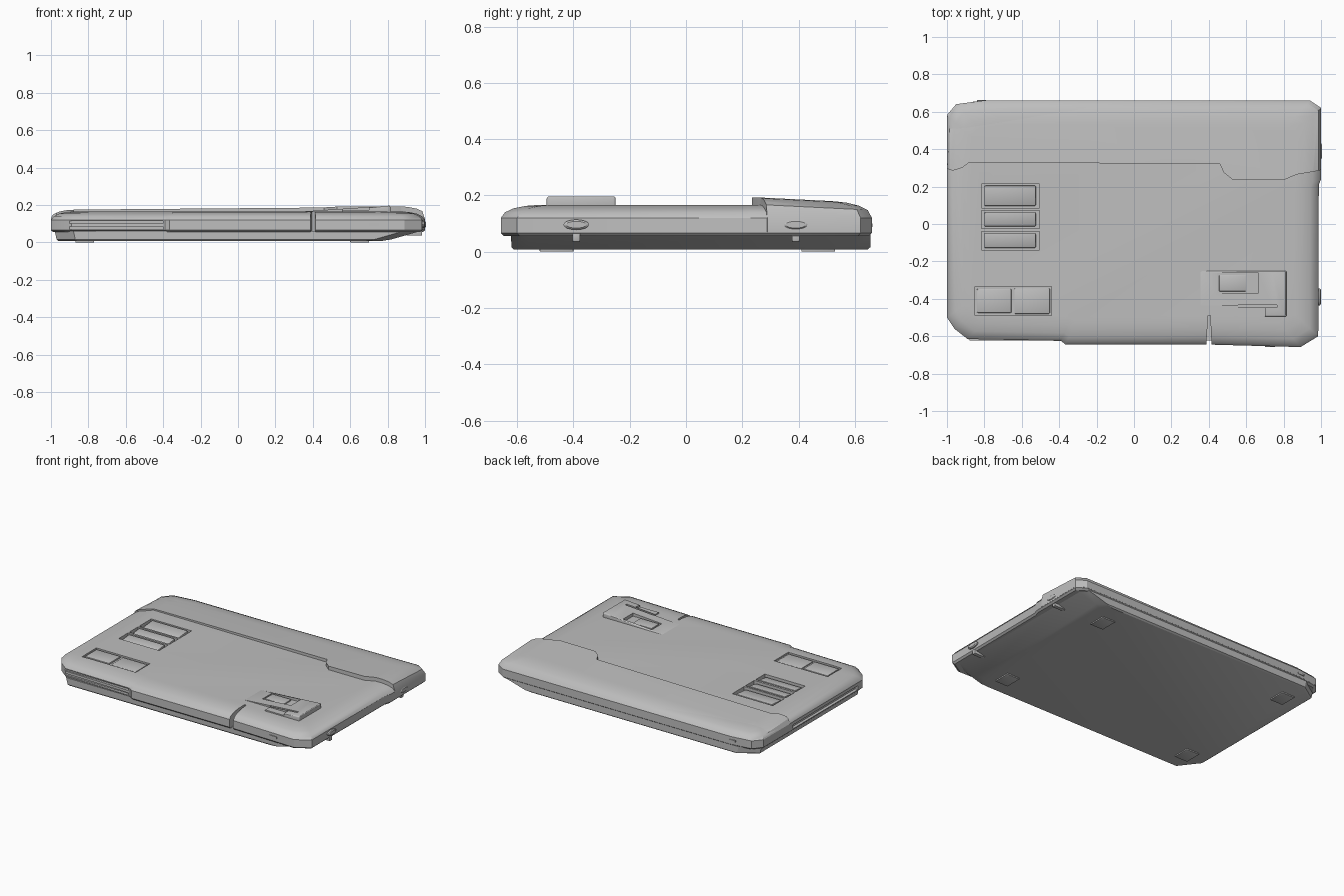
import bpy, bmesh, math

if "Cube" in bpy.data.objects:
    bpy.data.objects.remove(bpy.data.objects["Cube"])

grey = bpy.data.materials.new("light grey")
grey.diffuse_color = (0.52, 0.52, 0.52, 1)
grey.use_nodes = True
grey.node_tree.nodes["Principled BSDF"].inputs["Base Color"].default_value = grey.diffuse_color


def finish(name, bm):
    bmesh.ops.recalc_face_normals(bm, faces=bm.faces)
    me = bpy.data.meshes.new(name)
    bm.to_mesh(me)
    bm.free()
    me.materials.append(grey)
    ob = bpy.data.objects.new(name, me)
    bpy.context.collection.objects.link(ob)
    return ob


def loft(name, loops):
    bm = bmesh.new()
    rings = [[bm.verts.new(p) for p in loop] for loop in loops]
    n = len(rings[0])
    for a, b in zip(rings, rings[1:]):
        for i in range(n):
            j = (i + 1) % n
            bm.faces.new((a[i], a[j], b[j], b[i]))
    bm.faces.new(rings[0][::-1])
    bm.faces.new(rings[-1])
    return finish(name, bm)


def prism(name, pts, z0, z1):
    return loft(name, [[(x, y, z) for x, y in pts] for z in (z0, z1)])


def box(name, x0, x1, y0, y1, z0, z1):
    return prism(name, [(x0, y0), (x1, y0), (x1, y1), (x0, y1)], z0, z1)


def activate(ob):
    bpy.ops.object.select_all(action='DESELECT')
    ob.select_set(True)
    bpy.context.view_layer.objects.active = ob


def combine(ob, tool, op='DIFFERENCE'):
    m = ob.modifiers.new("cut", 'BOOLEAN')
    m.operation, m.solver, m.object = op, 'EXACT', tool
    activate(ob)
    bpy.ops.object.modifier_apply(modifier=m.name)
    bpy.data.objects.remove(tool, do_unlink=True)


def cut(ob, *limits):
    combine(ob, box("cutter", *limits))


def bevel(ob, width, segments=2):
    m = ob.modifiers.new("bevel", 'BEVEL')
    m.width, m.segments, m.limit_method = width, segments, 'ANGLE'
    activate(ob)
    bpy.ops.object.modifier_apply(modifier=m.name)


# Outline shared by the cover and the raised back panel
OUTLINE = [(-1, -0.5), (-0.96, -0.56), (-0.89, -0.615), (-0.39, -0.625),
           (-0.365, -0.645), (0.41, -0.645), (0.89, -0.658), (0.985, -0.6),
           (0.988, 0.21), (1, 0.24), (1, 0.62), (0.94, 0.66),
           (-0.8, 0.66), (-0.95, 0.64), (-1, 0.58)]
LEVELS = [(0.055, 0.012), (0.066, 0), (0.12, 0), (0.14, 0.015),
          (0.154, 0.045), (0.163, 0.09), (0.166, 0.13)]


def shell(name, lift=lambda x, y: 0, grow=1):
    loops = []
    for z, inset in LEVELS:
        sx, sy = grow - inset, grow - inset / 0.66
        loops.append([(x * sx, y * sy, z + (lift(x * sx, y * sy) if z > 0.13 else 0))
                      for x, y in OUTLINE])
    return loft(name, loops)


cover = shell("cover")

# Back panel, sloping down to the rear, with a stepped front edge
panel = shell("back_panel",
              lambda x, y: 0.024 + 0.008 * (x - 0.65) - 0.05 * (y - 0.28), 1.001)
region = prism("region", [(-1.1, 0.33), (-0.97, 0.285), (-0.92, 0.3), (-0.88, 0.33),
                          (0.46, 0.32), (0.48, 0.275), (0.53, 0.235), (0.8, 0.235),
                          (0.87, 0.265), (0.96, 0.28), (1.1, 0.31), (1.1, 0.8), (-1.1, 0.8)],
               0.07, 0.4)
combine(panel, region, 'INTERSECT')

# Joint in the front edge
combine(cover, prism("joint", [(0.383, -0.7), (0.417, -0.7), (0.408, -0.49), (0.396, -0.49)],
                     0.03, 0.3))
# Grooves in the front left and left edges
cut(cover, -0.9, -0.40, -0.7, -0.605, 0.102, 0.115)
cut(cover, -0.9, -0.40, -0.7, -0.605, 0.070, 0.085)
cut(cover, -1.1, -0.98, -0.45, 0.26, 0.072, 0.098)

# Vent pockets with tilted slats
for i, (y0, y1) in enumerate([(0.085, 0.215), (-0.025, 0.072), (-0.14, -0.04)]):
    cut(cover, -0.815, -0.505, y0, y1, 0.14, 0.3)
    slat = loft("vent_slat_%d" % (i + 1),
                [[(x, y0 + 0.012, 0.13), (x, y1 - 0.01, 0.13),
                  (x, y1 - 0.01, 0.166), (x, y0 + 0.012, 0.156)] for x in (-0.80, -0.525)])
    bevel(slat, 0.006)

# Shallow front left bay with a cover plate
cut(cover, -0.85, -0.44, -0.49, -0.335, 0.155, 0.3)
bay = box("bay_plate", -0.84, -0.655, -0.475, -0.347, 0.145, 0.165)
bevel(bay, 0.006)
bay2 = box("bay_floor", -0.64, -0.45, -0.48, -0.345, 0.145, 0.1615)
bevel(bay2, 0.004)

# Wedge shaped latch rising to the right
latch = loft("latch", [[(0.35, y, 0.15), (0.815, y, 0.15), (0.815, y, 0.197),
                        (0.74, y, 0.192), (0.35, y, 0.166)] for y in (-0.495, -0.25)])
bevel(latch, 0.012, 3)
cut(latch, 0.3, 0.555, -0.6, -0.435, 0.1, 0.3)
cut(latch, 0.555, 0.765, -0.446, -0.432, 0.168, 0.3)
cut(latch, 0.555, 0.70, -0.6, -0.498 + 0.05, 0.174, 0.3)
cut(latch, 0.445, 0.665, -0.37, -0.262, 0.165, 0.3)
button = box("latch_button", 0.455, 0.60, -0.36, -0.272, 0.155, 0.174)
bevel(button, 0.004)

# Lower body, with the underside sweeping up on the right
low = []
for z, left, right, front, back in [(0.008, -0.96, 0.77, -0.612, 0.645),
                                    (0.016, -0.97, 0.82, -0.62, 0.655),
                                    (0.062, -0.98, 0.98, -0.622, 0.655)]:
    low.append([(left, front + 0.13, z), (left + 0.10, front, z), (right - 0.09, front, z),
                (right, front + 0.06, z), (right, back - 0.05, z), (right - 0.05, back, z),
                (left + 0.12, back, z), (left, back - 0.08, z)])
base = loft("base", low)

# Feet
for i, x in enumerate((-0.82, 0.65)):
    for j, y in enumerate((-0.46, 0.47)):
        foot = box("foot_%d_%d" % (i, j), x - 0.05, x + 0.05, y - 0.06, y + 0.06, 0, 0.012)
        bevel(foot, 0.003)

# Oval side pegs with small clips beneath
for i, y in enumerate((-0.39, 0.39)):
    def oval(ry, rz, x):
        return [(x, y + ry * math.cos(a * math.tau / 24), 0.096 + rz * math.sin(a * math.tau / 24))
                for a in range(24)]
    loft("side_peg_%d" % i, [oval(0.045, 0.018, 0.96), oval(0.045, 0.018, 0.995 + 0.004 * i),
                             oval(0.036, 0.012, 1.0 + 0.004 * i)])
    clip = box("side_clip_%d" % i, 0.90, 0.985, y - 0.014, y + 0.014, 0.036, 0.075)
    bevel(clip, 0.004)

# Small port plates on the front and back edges
box("front_port", 0.70, 0.755, -0.658, -0.648, 0.088, 0.102)
box("back_port", -0.84, -0.79, 0.655, 0.663, 0.088, 0.1)

for ob in list(bpy.context.scene.objects):
    activate(ob)
    bpy.ops.object.shade_smooth_by_angle(angle=math.radians(30))
